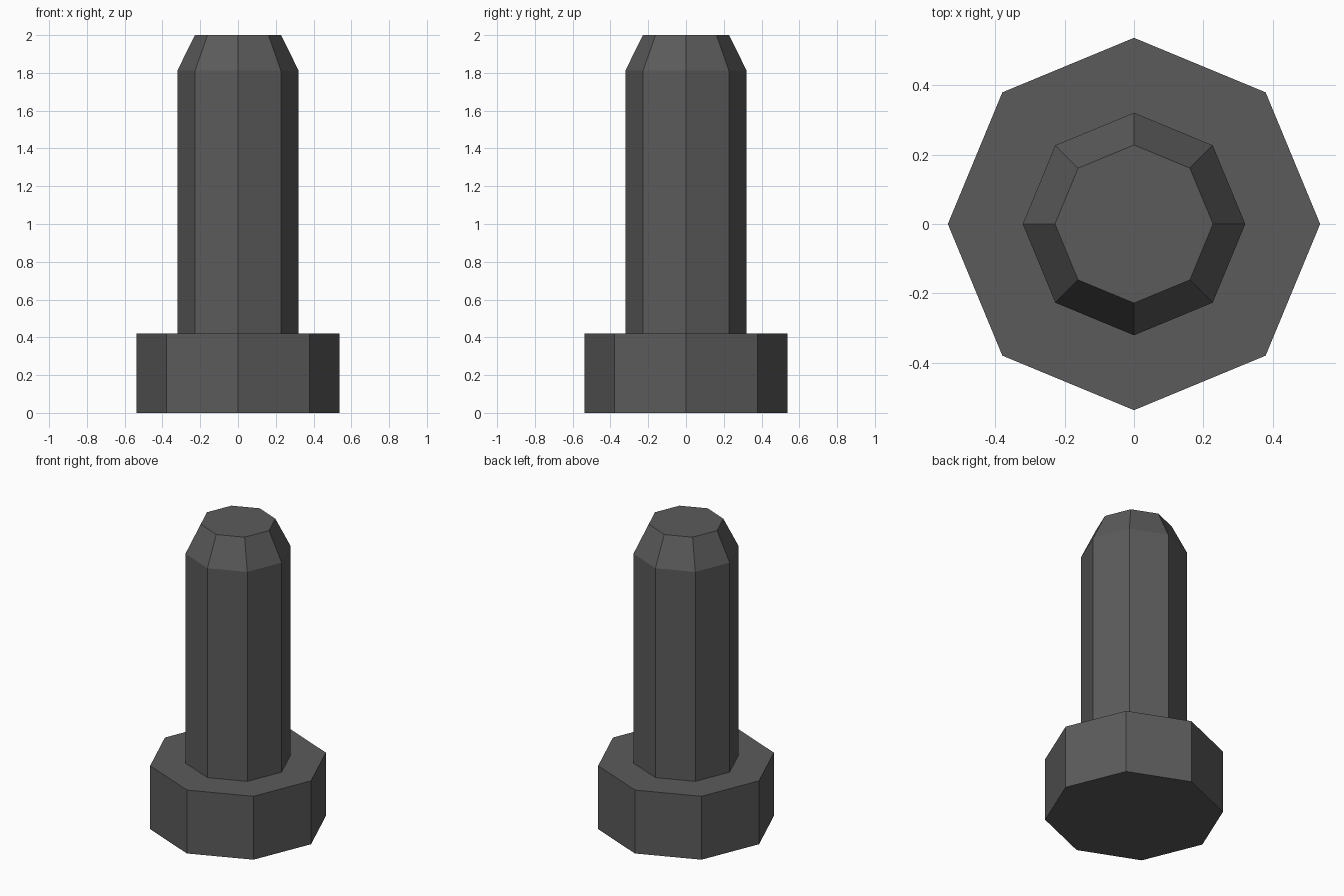
import bpy, bmesh, math

if "Cube" in bpy.data.objects:
    bpy.data.objects.remove(bpy.data.objects["Cube"])

SIDES = 8
# (radius, height) profile: head, step to shaft, chamfered tip
PROFILE = [(0.537, 0.0), (0.537, 0.421), (0.321, 0.421), (0.321, 1.812), (0.228, 2.0)]

steel = bpy.data.materials.new("dark_steel")
steel.diffuse_color = (0.105, 0.105, 0.105, 1)
steel.use_nodes = True
steel.node_tree.nodes["Principled BSDF"].inputs["Base Color"].default_value = steel.diffuse_color

# Bolt: octagonal rings with corners on the axes, joined into one closed shell
bm = bmesh.new()
rings = [[bm.verts.new((r * math.cos(2 * math.pi * i / SIDES),
                        r * math.sin(2 * math.pi * i / SIDES), z))
          for i in range(SIDES)] for r, z in PROFILE]
for low, high in zip(rings, rings[1:]):
    for i in range(SIDES):
        j = (i + 1) % SIDES
        bm.faces.new((low[i], low[j], high[j], high[i]))
bm.faces.new(rings[0][::-1])   # underside of head
bm.faces.new(rings[-1])        # flat tip
bmesh.ops.recalc_face_normals(bm, faces=bm.faces)

mesh = bpy.data.meshes.new("bolt")
bm.to_mesh(mesh)
bm.free()
mesh.materials.append(steel)
bolt = bpy.data.objects.new("bolt", mesh)
bpy.context.collection.objects.link(bolt)
